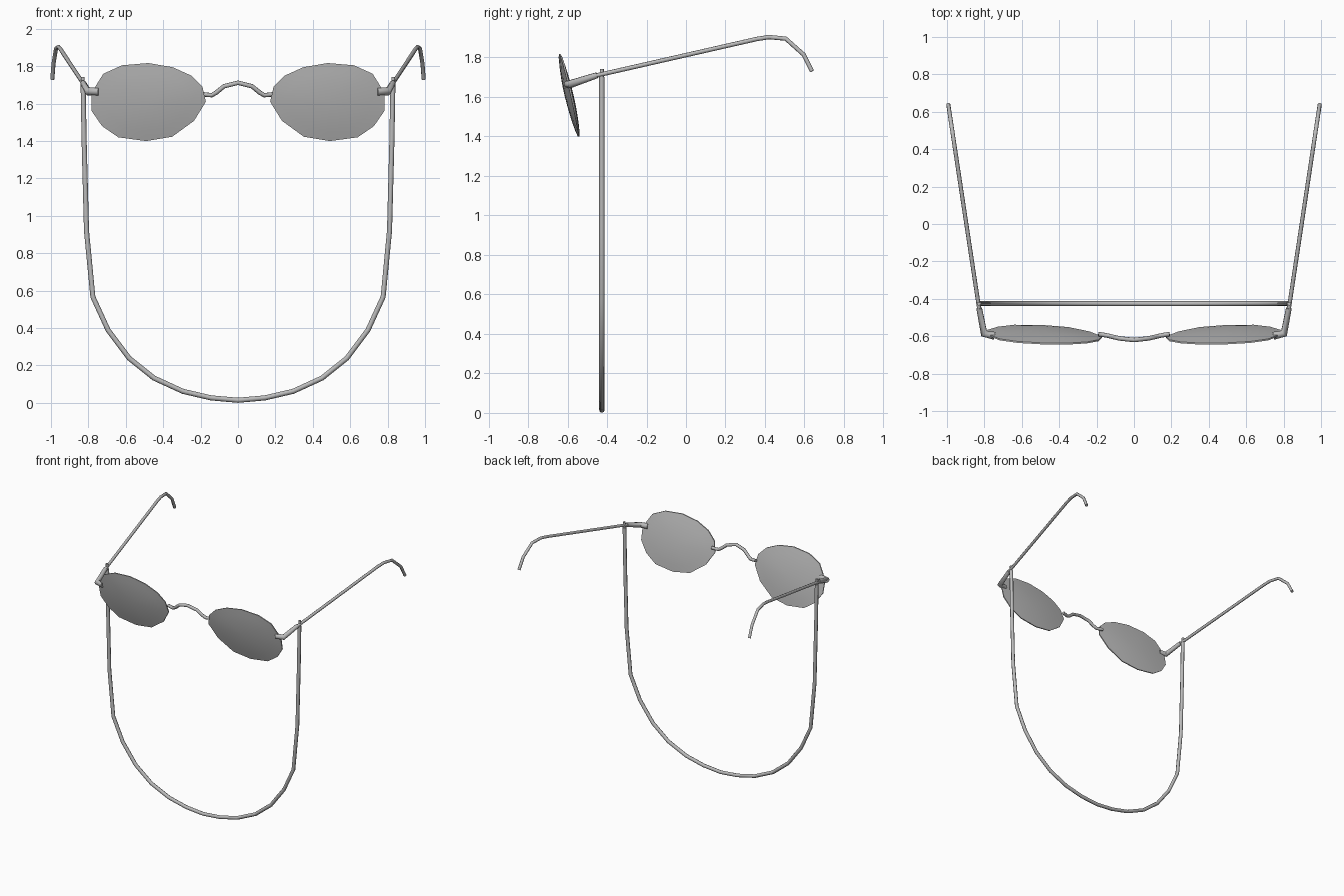
import bpy, bmesh
from mathutils import Vector

if "Cube" in bpy.data.objects:
    bpy.data.objects.remove(bpy.data.objects["Cube"])

grey = bpy.data.materials.new("plain grey")
grey.diffuse_color = (0.5, 0.5, 0.5, 1)
grey.use_nodes = True
grey.node_tree.nodes["Principled BSDF"].inputs["Base Color"].default_value = grey.diffuse_color


def tube(name, points, radius, radii=None, sides_res=2):
    """Round tube along a polyline, with an optional radius factor per point."""
    cu = bpy.data.curves.new(name, 'CURVE')
    cu.dimensions = '3D'
    cu.bevel_depth = radius
    cu.bevel_resolution = sides_res
    cu.use_fill_caps = True
    sp = cu.splines.new('POLY')
    sp.points.add(len(points) - 1)
    for i, p in enumerate(points):
        sp.points[i].co = (*p, 1)
        sp.points[i].radius = radii[i] if radii else 1
    ob = bpy.data.objects.new(name, cu)
    bpy.context.collection.objects.link(ob)
    bpy.ops.object.select_all(action='DESELECT')
    ob.select_set(True)
    bpy.context.view_layer.objects.active = ob
    bpy.ops.object.convert(target='MESH')
    ob = bpy.context.object
    ob.data.materials.clear()
    ob.data.materials.append(grey)
    bpy.ops.object.shade_smooth_by_angle(angle=0.9)
    return ob


# Lens outline (x, z) for the right side
OUTLINE = [(0.785, 1.655), (0.72, 1.76), (0.62, 1.805), (0.48, 1.817), (0.35, 1.795),
           (0.25, 1.75), (0.19, 1.69), (0.172, 1.61), (0.235, 1.508), (0.352, 1.423),
           (0.492, 1.40), (0.64, 1.42), (0.727, 1.48), (0.782, 1.56)]
CX, CZ = 0.48, 1.607


def lens(name, side):
    """Thin lens bulging on both faces, tilted with its top forward."""
    bm = bmesh.new()

    def vert(p, s, face):
        x, z = CX + (p[0] - CX) * s, CZ + (p[1] - CZ) * s
        y = -0.592 - 0.23 * (z - CZ) + 0.04 * (x - CX)
        y += face * (0.004 + 0.017 * (1 - s * s))
        return bm.verts.new((side * x, y, z))

    n = len(OUTLINE)
    rims = []
    for face in (-1, 1):
        rings = [[vert(p, s, face) for p in OUTLINE] for s in (1, 0.75, 0.5, 0.25)]
        centre = vert((CX, CZ), 0, face)
        rims.append(rings[0])
        for i in range(n):
            j = (i + 1) % n
            for a, b in zip(rings, rings[1:]):
                bm.faces.new((a[i], a[j], b[j], b[i]))
            bm.faces.new((rings[-1][i], rings[-1][j], centre))
    for i in range(n):
        j = (i + 1) % n
        bm.faces.new((rims[0][i], rims[0][j], rims[1][j], rims[1][i]))
    bmesh.ops.recalc_face_normals(bm, faces=bm.faces)
    me = bpy.data.meshes.new(name)
    bm.to_mesh(me)
    bm.free()
    me.materials.append(grey)
    ob = bpy.data.objects.new(name, me)
    bpy.context.collection.objects.link(ob)
    bpy.ops.object.select_all(action='DESELECT')
    ob.select_set(True)
    bpy.context.view_layer.objects.active = ob
    bpy.ops.object.shade_smooth_by_angle(angle=0.8)


for side, label in ((-1, "left"), (1, "right")):
    lens(label + "_lens", side)
    # End piece joining the lens to the hinge
    tube(label + "_end_piece",
         [(side * 0.745, -0.598, 1.665), (side * 0.802, -0.585, 1.665),
          (side * 0.828, -0.45, 1.71)], 0.021, [1, 1, 0.75])
    # Hinge pin, which also holds the cord
    tube(label + "_hinge", [(side * 0.83, -0.426, 1.675), (side * 0.83, -0.426, 1.742)], 0.010)
    # Temple arm, spreading outward and hooked at the ear
    arm = [(-0.46, 1.707), (0.357, 1.893), (0.42, 1.903), (0.505, 1.895),
           (0.595, 1.815), (0.638, 1.73)]
    tube(label + "_temple_arm",
         [(side * (0.833 + 0.151 * (y + 0.42)), y, z) for y, z in arm], 0.011)

# Nose bridge
half = [(0.19, -0.588, 1.65), (0.14, -0.597, 1.645), (0.115, -0.603, 1.66),
        (0.075, -0.612, 1.693), (0.0, -0.62, 1.712)]
tube("nose_bridge", [(-x, y, z) for x, y, z in half] + half[-2::-1], 0.012)

# Hanging neck cord
half = [(0.828, 1.70), (0.823, 1.41), (0.81, 0.92), (0.776, 0.567), (0.695, 0.39),
        (0.583, 0.24), (0.45, 0.133), (0.295, 0.062), (0.145, 0.027), (0.0, 0.014)]
path = [(-x, z) for x, z in half] + half[-2::-1]
tube("neck_cord", [(x, -0.426, z) for x, z in path], 0.0135)
